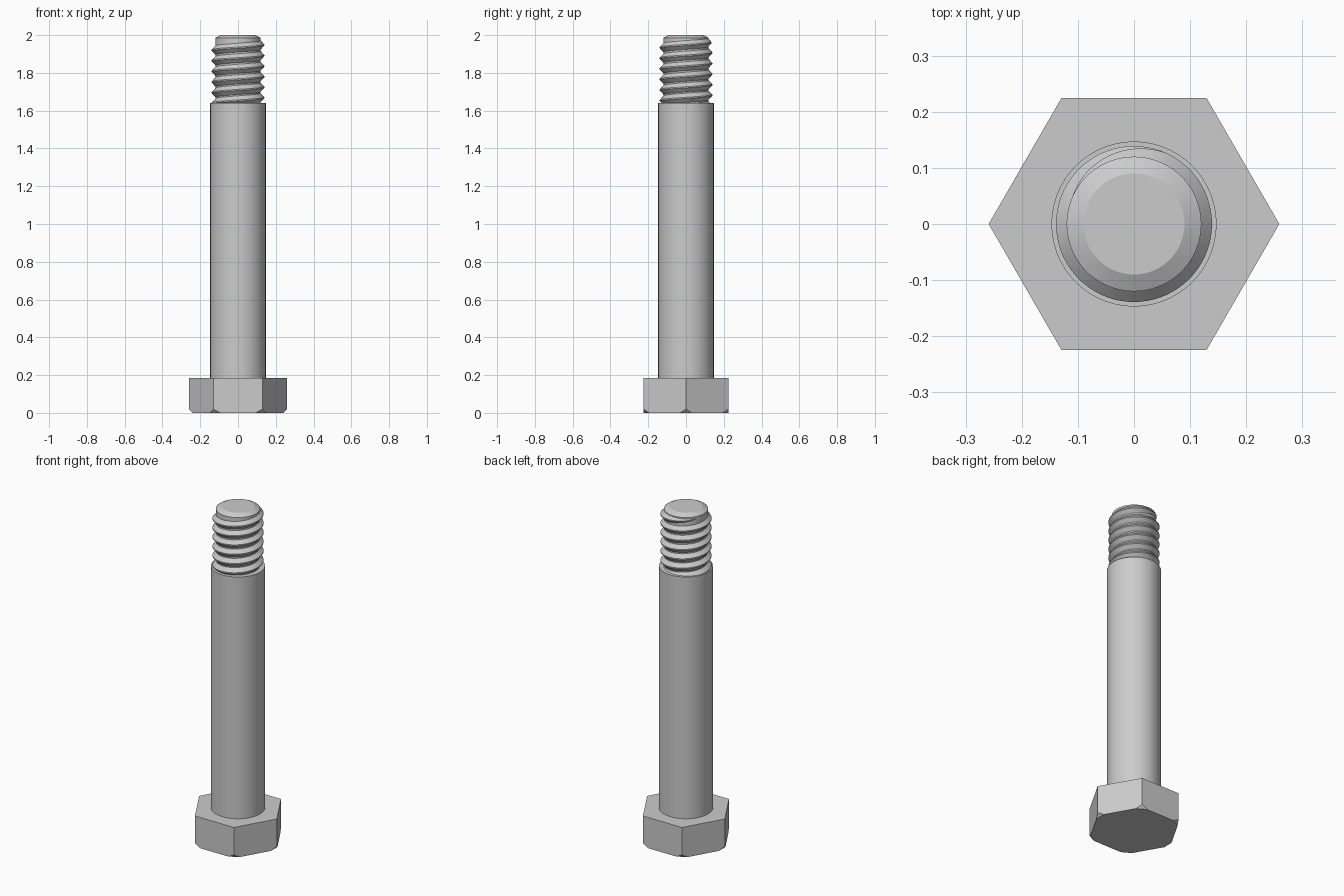
import bpy, bmesh, math
from mathutils import Vector

cube = bpy.data.objects.get("Cube")
if cube:
    bpy.data.objects.remove(cube)

steel = bpy.data.materials.new("steel_grey")
steel.use_nodes = True
GREY = (0.6, 0.6, 0.6, 1)
steel.diffuse_color = GREY
steel.node_tree.nodes["Principled BSDF"].inputs["Base Color"].default_value = GREY


def finish(name, bm, angle=None):
    bmesh.ops.recalc_face_normals(bm, faces=bm.faces)
    mesh = bpy.data.meshes.new(name)
    bm.to_mesh(mesh)
    bm.free()
    mesh.materials.append(steel)
    obj = bpy.data.objects.new(name, mesh)
    bpy.context.collection.objects.link(obj)
    if angle:
        bpy.ops.object.select_all(action="DESELECT")
        obj.select_set(True)
        bpy.context.view_layer.objects.active = obj
        bpy.ops.object.shade_smooth_by_angle(angle=math.radians(angle))
    return obj


def lathe(name, profile, sides=96):
    """Capped solid of revolution from (radius, height) pairs."""
    bm = bmesh.new()
    rings = [[bm.verts.new((r * math.cos(math.tau * i / sides),
                            r * math.sin(math.tau * i / sides), z))
              for i in range(sides)] for r, z in profile]
    for a, b in zip(rings, rings[1:]):
        for i in range(sides):
            j = (i + 1) % sides
            bm.faces.new((a[i], a[j], b[j], b[i]))
    bm.faces.new(rings[0])
    bm.faces.new(rings[-1])
    return finish(name, bm, 25)


# Hexagonal head with its lower corners cut away
HEAD_R, HEAD_H, CUT = 0.259, 0.185, 0.02
bm = bmesh.new()
ring = [bm.verts.new((HEAD_R * math.cos(math.tau * i / 6),
                      HEAD_R * math.sin(math.tau * i / 6), 0)) for i in range(6)]
base = bm.faces.new(ring)
top = bmesh.ops.extrude_face_region(bm, geom=[base])["geom"]
bmesh.ops.translate(bm, vec=(0, 0, HEAD_H),
                    verts=[v for v in top if isinstance(v, bmesh.types.BMVert)])
for i in range(6):
    out = Vector((math.cos(math.tau * i / 6), math.sin(math.tau * i / 6), 0))
    cut = bmesh.ops.bisect_plane(
        bm, geom=bm.verts[:] + bm.edges[:] + bm.faces[:],
        plane_co=out * HEAD_R + Vector((0, 0, CUT)),
        plane_no=out - Vector((0, 0, 0.9)), clear_outer=True)
    rim = [e for e in cut["geom_cut"] if isinstance(e, bmesh.types.BMEdge)]
    bmesh.ops.holes_fill(bm, edges=rim)
finish("hex_head", bm)

# Plain shank, then the threaded core with its chamfered tip
lathe("shank", [(0.147, HEAD_H - 0.01), (0.147, 1.64)])
lathe("thread_core", [(0.118, 1.6), (0.12, 1.985), (0.09, 2.0)])

# Helical thread ridge, fading into the core at its upper end
PITCH, STEPS, TURNS = 0.056, 72, 6.75
END_ANGLE, END_Z = math.radians(175), 1.975
ROOT, CREST = 0.116, 0.139
bm = bmesh.new()
rows = []
for k in range(int(STEPS * TURNS) + 1):
    back = k / STEPS
    a = END_ANGLE - math.tau * back
    z = END_Z - PITCH * back
    fade = min(1, back / 0.3)
    height = (CREST - ROOT) * fade
    half = PITCH * 0.48 * fade + 0.0005
    flat = 0.003 * fade + 0.0002
    section = [(ROOT, -half), (ROOT + height, -flat), (ROOT + height, flat), (ROOT, half)]
    rows.append([bm.verts.new((r * math.cos(a), r * math.sin(a), z + dz))
                 for r, dz in section])
for a, b in zip(rows, rows[1:]):
    for i in range(4):
        j = (i + 1) % 4
        bm.faces.new((a[i], a[j], b[j], b[i]))
bm.faces.new(rows[0])
bm.faces.new(rows[-1])
finish("thread_ridge", bm, 25)
